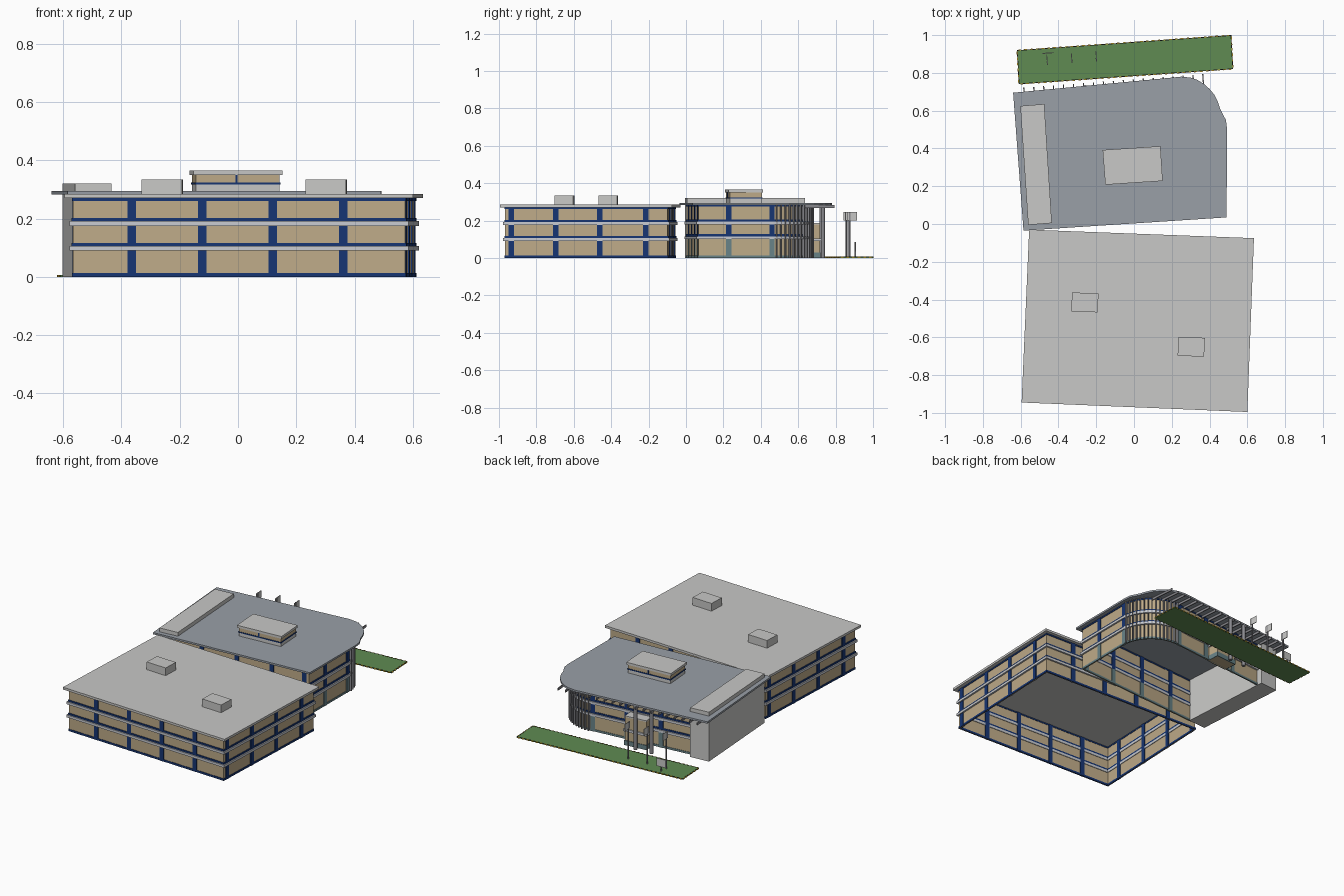
import bpy, bmesh, math
from mathutils import Vector

if "Cube" in bpy.data.objects:
    bpy.data.objects.remove(bpy.data.objects["Cube"])

def mat(name, r, g, b):
    m = bpy.data.materials.new(name)
    m.diffuse_color = (r, g, b, 1)
    m.use_nodes = True
    m.node_tree.nodes["Principled BSDF"].inputs["Base Color"].default_value = m.diffuse_color
    return m

LIGHT = mat("light_grey", .58, .58, .57)
SLATE = mat("blue_grey_roof", .32, .35, .39)
TAN = mat("tan_glazing", .52, .41, .25)
NAVY = mat("navy_trim", .008, .035, .17)
TEAL = mat("teal_trim", .14, .23, .25)
GREEN = mat("lawn_green", .115, .26, .085)
LEDGE = mat("ledge_white", .58, .60, .64)
STEEL = mat("steel_grey", .25, .25, .27)
BLACK = mat("curb_black", .01, .01, .01)
YELLOW = mat("curb_yellow", .7, .45, .03)

def finish(bm, name, m):
    bmesh.ops.recalc_face_normals(bm, faces=bm.faces)
    me = bpy.data.meshes.new(name)
    bm.to_mesh(me)
    bm.free()
    me.materials.append(m)
    ob = bpy.data.objects.new(name, me)
    bpy.context.collection.objects.link(ob)
    return ob

def prism(name, pts, z0, z1, m):
    """Flat outline raised from z0 to z1."""
    bm = bmesh.new()
    lo = [bm.verts.new((x, y, z0)) for x, y in pts]
    hi = [bm.verts.new((x, y, z1)) for x, y in pts]
    bm.faces.new(lo[::-1])
    bm.faces.new(hi)
    n = len(pts)
    for i in range(n):
        j = (i + 1) % n
        bm.faces.new((lo[i], lo[j], hi[j], hi[i]))
    return finish(bm, name, m)

def offset(path, d, closed):
    """Mitred offset to the right of the path direction."""
    n, out = len(path), []
    P = [Vector(p) for p in path]
    for i in range(n):
        a = (P[i] - P[i - 1]) if (i or closed) else (P[1] - P[0])
        b = (P[(i + 1) % n] - P[i]) if (i < n - 1 or closed) else a
        na, nb = (Vector((v.y, -v.x)).normalized() for v in (a, b))
        out.append(P[i] + (na + nb) * (d / (1 + na.dot(nb))))
    return out

def ribbon(name, path, z0, z1, inn, out, m, closed):
    """Band following a path, from -inn to +out around it."""
    bm = bmesh.new()
    A, B = offset(path, -inn, closed), offset(path, out, closed)
    rings = [[bm.verts.new((p.x, p.y, z)) for p, z in ((a, z0), (b, z0), (b, z1), (a, z1))]
             for a, b in zip(A, B)]
    n = len(rings)
    for i in range(n if closed else n - 1):
        r, s = rings[i], rings[(i + 1) % n]
        for k in range(4):
            bm.faces.new((r[k], r[(k + 1) % 4], s[(k + 1) % 4], s[k]))
    if not closed:
        bm.faces.new(rings[0])
        bm.faces.new(rings[-1][::-1])
    return finish(bm, name, m)

def posts(name, places, w, d, z0, z1, m):
    """Boxes w long by d deep at (x, y, angle), joined in one object."""
    bm = bmesh.new()
    for x, y, ang in places:
        c, s = math.cos(ang), math.sin(ang)
        vs = [[bm.verts.new((x + u * w / 2 * c - v * d / 2 * s, y + u * w / 2 * s + v * d / 2 * c, z))
               for u, v in ((-1, -1), (1, -1), (1, 1), (-1, 1))] for z in (z0, z1)]
        bm.faces.new(vs[0][::-1])
        bm.faces.new(vs[1])
        for i in range(4):
            j = (i + 1) % 4
            bm.faces.new((vs[0][i], vs[0][j], vs[1][j], vs[1][i]))
    return finish(bm, name, m)

def along(p, q, dists):
    p, q = Vector(p), Vector(q)
    d = (q - p).normalized()
    return [(*(p + d * t), math.atan2(d.y, d.x)) for t in dists]

def facade(tag, path, closed, base, top, ledges):
    """Open-bottomed shell: glazing, trims and ledges for three storeys."""
    ribbon(tag + "_glazing", path, 0, top, .002, .002, TAN, closed)
    ribbon(tag + "_base_trim", path, 0, .013, .004, .005, base, closed)
    ribbon(tag + "_top_trim", path, top - .009, top, .004, .005, NAVY, closed)
    for i, z in enumerate(ledges):
        ribbon(f"{tag}_ledge_{i}", path, z, z + .016, .006, .013, LEDGE, closed)
        ribbon(f"{tag}_floor_trim_{i}", path, z + .016, z + .027, .004, .006, NAVY, closed)

# Front building
FL, FR, BR, BL = (-.565, -.92), (.572, -.965), (.607, -.10), (-.53, -.058)
facade("front_block", [FL, FR, BR, BL], True, NAVY, .27, (.09, .175))
long_d, short_d = (.2, .443, .685, .928), (.03, .27, .505, .75)
pil = along(FL, FR, long_d) + along(FR, BR, short_d) + along(BR, BL, long_d) + along(BL, FL, short_d)
posts("front_block_pilasters", pil, .029, .013, 0, .27, NAVY)
prism("front_block_roof", [(-.595, -.945), (.60, -.995), (.635, -.075), (-.555, -.03)], .27, .285, LIGHT)
posts("front_roof_units", [(-.26, -.415, -.04), (.303, -.65, -.04)], .14, .10, .285, .335, LIGHT)

# Rear building with rounded corner
arc = [(.24 + .222 * math.cos(math.radians(a)), .445 + .222 * math.sin(math.radians(a)))
       for a in range(0, 96, 5)]
S0, S1, B1 = (-.45, .005), (.46, .068), (-.47, .60)
facade("rear_block", [S0, S1] + arc + [B1], False, TEAL, .283, (.10, .178))
pil = (along(S0, S1, (.18, .42, .66, .885)) + along(S1, arc[0], (.16,))
       + [(.462, .46, math.pi / 2)] + along(arc[-1], B1, (.02, .25, .48)))
posts("rear_ground_pilasters", pil, .029, .013, 0, .10, TEAL)
posts("rear_upper_pilasters", pil, .029, .013, .10, .283, NAVY)
fins = [(.24 + .232 * math.cos(math.radians(a)), .445 + .232 * math.sin(math.radians(a)), math.radians(a))
        for a in range(10, 95, 6)]
posts("curved_wall_fins", fins, .016, .006, 0, .283, STEEL)
prism("rear_roof", [(-.585, -.035), (.49, .035), (.493, .50), (.487, .55), (.458, .605), (.445, .645),
                    (.425, .685), (.40, .715), (.37, .742), (.335, .763), (.30, .775), (.25, .78),
                    (.2, .775), (-.64, .695)], .283, .295, SLATE)

# Solid end block and its roof slab
end = [(-.56, -.005), (-.435, .005), (-.475, .635), (-.602, .625)]
prism("end_block", end, 0, .283, LIGHT)
prism("end_block_roof_slab", end, .295, .32, LIGHT)

# Rooftop penthouse
pent = [(-.145, .215), (.143, .234), (.133, .405), (-.158, .386)]
prism("penthouse_base", pent, .295, .318, LIGHT)
prism("penthouse_glazing", pent, .318, .352, TAN)
ribbon("penthouse_trim", pent, .317, .324, .002, .003, NAVY, True)
posts("penthouse_pilasters", along(pent[0], pent[1], (.14,)) + along(pent[2], pent[3], (.14,)),
      .008, .007, .318, .352, NAVY)
prism("penthouse_roof", [(-.152, .208), (.152, .228), (.14, .412), (-.166, .392)], .35, .365, LIGHT)

# Canopy ribs under the rear eave
ribs = []
for i in range(19):
    x = -.58 + i * .0528
    y0 = .60 + .09 * (x + .47) if x < .24 else .445 + math.sqrt(max(0, .222 ** 2 - (x - .24) ** 2))
    if x < -.47:
        y0 = .625
    ribs.append((x, y0, .766 + .076 * x))
for i, (x, y0, y1) in enumerate(ribs):
    posts(f"canopy_rib_{i}", [(x, (y0 + y1) / 2, .08)], .006, y1 - y0, .268, .283, STEEL)

# Entrance bay and columns
bay = [(-.20, .62), (-.055, .635), (-.062, .716), (-.207, .702)]
prism("entrance_bay", bay, .0, .18, TAN)
ribbon("entrance_base", bay, 0, .03, .002, .004, TEAL, True)
ribbon("entrance_band", bay, .09, .105, .002, .008, LEDGE, True)
prism("entrance_roof", bay, .18, .188, LIGHT)
for i, (x, y) in enumerate([(-.15, .732), (-.26, .724)]):
    bpy.ops.mesh.primitive_cylinder_add(vertices=16, radius=.011, depth=.283, location=(x, y, .1415))
    ob = bpy.context.object
    ob.name = f"canopy_column_{i}"
    ob.data.materials.append(STEEL)
    bpy.ops.object.shade_smooth_by_angle()

# Lawn with striped curb
lawn = [(-.61, .74), (.525, .82), (.515, 1.0), (-.62, .92)]
prism("lawn", lawn, 0, .006, GREEN)
ribbon("curb", lawn, 0, .0065, .004, 0, BLACK, True)
marks = []
for i in range(4):
    p, q = Vector(lawn[i]), Vector(lawn[(i + 1) % 4])
    n = max(2, int((q - p).length / .03))
    marks += along(p, q, [(q - p).length * (k + .5) / n for k in range(n)])
posts("curb_marks", marks, .014, .005, 0, .007, YELLOW)

# Pole boards and low sign on the lawn
poles = [(x, .89 + .07 * x, .07) for x in (-.46, -.33, -.20)]
posts("poles", poles, .007, .007, 0, .245, STEEL)
posts("pole_boards", [(x, y + .012, a) for x, y, a in poles], .004, .055, .2, .245, LIGHT)
posts("low_sign_post", [(-.455, .905, .07)], .006, .006, 0, .04, STEEL)
posts("low_sign", [(-.455, .905, .07)], .06, .005, .035, .085, LIGHT)
